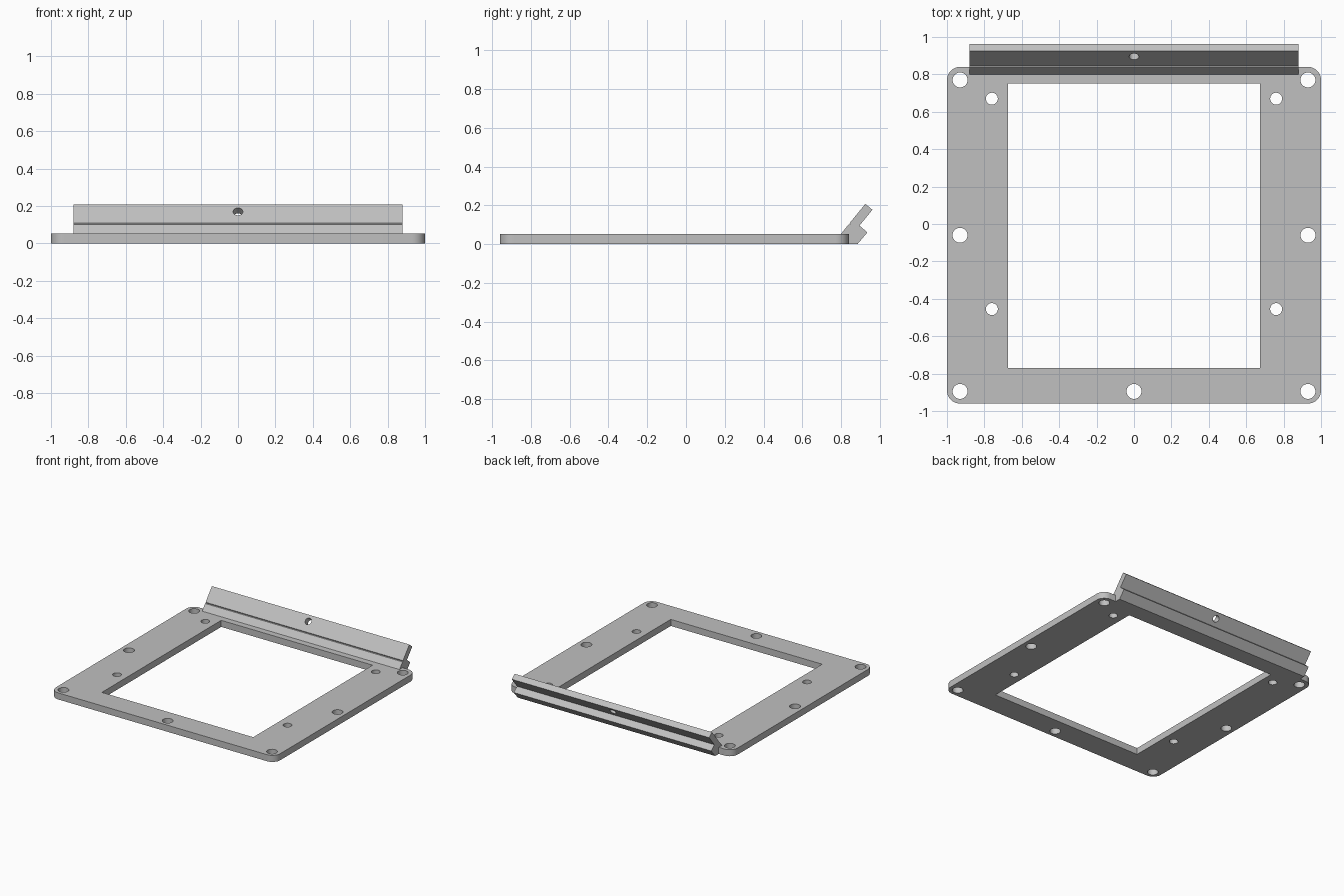
import bpy, bmesh, math
from mathutils import Vector

if "Cube" in bpy.data.objects:
    bpy.data.objects.remove(bpy.data.objects["Cube"])

grey = bpy.data.materials.new("grey_metal")
grey.diffuse_color = (0.53, 0.53, 0.53, 1)
grey.use_nodes = True
grey.node_tree.nodes["Principled BSDF"].inputs["Base Color"].default_value = grey.diffuse_color

THICK = 0.053
FRONT, BACK = -0.96, 0.84


def circle(cx, cy, r, n=32):
    return [(cx + r * math.cos(2 * math.pi * i / n),
             cy + r * math.sin(2 * math.pi * i / n)) for i in range(n)]


def rounded_rect(x, y0, y1, r, n=8):
    pts = []
    corners = [(x - r, y1 - r), (-x + r, y1 - r), (-x + r, y0 + r), (x - r, y0 + r)]
    for k, (cx, cy) in enumerate(corners):
        for i in range(n + 1):
            a = math.pi / 2 * (k + i / n)
            pts.append((cx + r * math.cos(a), cy + r * math.sin(a)))
    return pts


def activate(ob):
    bpy.ops.object.select_all(action='DESELECT')
    ob.select_set(True)
    bpy.context.view_layer.objects.active = ob


# Flat frame: rounded outline, square window, bolt holes
loops = [rounded_rect(1.0, FRONT, BACK, 0.07),
         [(-0.675, -0.77), (0.675, -0.77), (0.675, 0.75), (-0.675, 0.75)],
         circle(0, -0.895, 0.04)]
for s in (-1, 1):
    loops += [circle(s * 0.93, y, 0.04) for y in (0.77, -0.06, -0.895)]
    loops += [circle(s * 0.76, y, 0.032) for y in (0.67, -0.455)]

curve = bpy.data.curves.new("frame_plate", 'CURVE')
curve.dimensions = '2D'
curve.fill_mode = 'BOTH'
curve.extrude = THICK / 2
for loop in loops:
    sp = curve.splines.new('POLY')
    sp.points.add(len(loop) - 1)
    for p, (x, y) in zip(sp.points, loop):
        p.co = (x, y, 0, 1)
    sp.use_cyclic_u = True
plate = bpy.data.objects.new("frame_plate", curve)
plate.location.z = THICK / 2
bpy.context.collection.objects.link(plate)
activate(plate)
bpy.ops.object.convert(target='MESH')
plate = bpy.context.object
bm = bmesh.new()
bm.from_mesh(plate.data)
bmesh.ops.remove_doubles(bm, verts=bm.verts, dist=1e-5)
bmesh.ops.recalc_face_normals(bm, faces=bm.faces)
bm.to_mesh(plate.data)
bm.free()
plate.data.materials.clear()
plate.data.materials.append(grey)
bpy.ops.object.shade_smooth_by_angle()

# Tilted rear bracket: side profile (y, z) with a fine groove in its front slope
profile = [(0.80, THICK), (BACK, THICK), (BACK, 0), (0.885, 0), (0.936, 0.06),
           (0.895, 0.095), (0.962, 0.177), (0.925, 0.207),
           (0.844, 0.108), (0.847, 0.101), (0.838, 0.100)]
bm = bmesh.new()
face = bm.faces.new([bm.verts.new((-0.88, y, z)) for y, z in profile])
ext = bmesh.ops.extrude_face_region(bm, geom=[face])
bmesh.ops.translate(bm, vec=(1.76, 0, 0),
                    verts=[g for g in ext['geom'] if isinstance(g, bmesh.types.BMVert)])
bmesh.ops.recalc_face_normals(bm, faces=bm.faces)
mesh = bpy.data.meshes.new("rear_bracket")
bm.to_mesh(mesh)
bm.free()
bracket = bpy.data.objects.new("rear_bracket", mesh)
bpy.context.collection.objects.link(bracket)
mesh.materials.append(grey)

# Screw hole drilled square to the slope
axis = Vector((0, 0.154, -0.125))
bpy.ops.mesh.primitive_cylinder_add(vertices=32, radius=0.026, depth=0.14,
                                    location=(0, 0.913, 0.155),
                                    rotation=axis.to_track_quat('Z', 'Y').to_euler())
cutter = bpy.context.object
cutter.name = "hole_cutter"
cutter.hide_render = True
cutter.data.materials.append(grey)
mod = bracket.modifiers.new("screw_hole", 'BOOLEAN')
mod.operation = 'DIFFERENCE'
mod.solver = 'EXACT'
mod.object = cutter
activate(bracket)
bpy.ops.object.modifier_apply(modifier=mod.name)
bpy.data.objects.remove(cutter)
bpy.ops.object.shade_smooth_by_angle()
